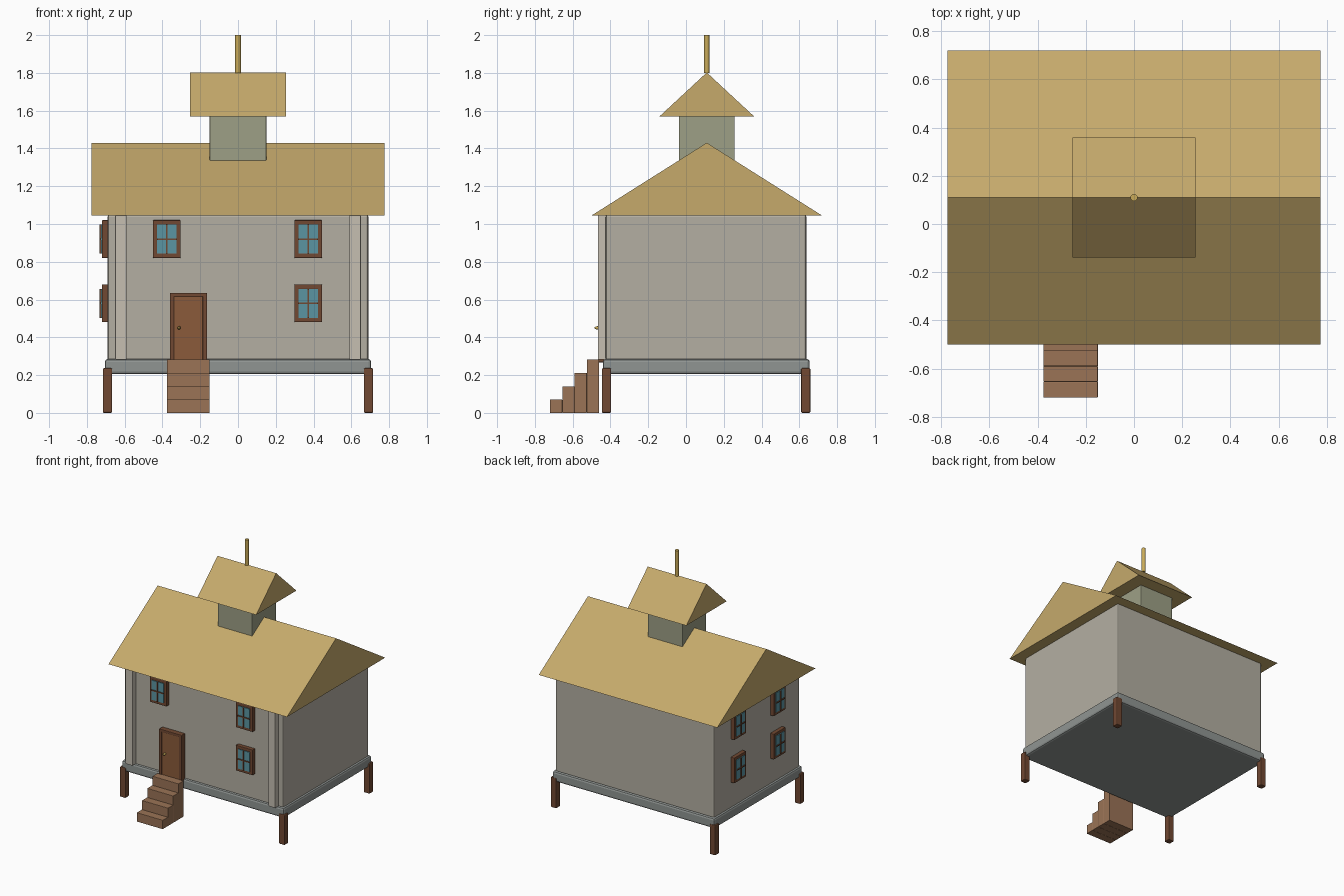
import bpy, bmesh, math
from mathutils import Matrix

if "Cube" in bpy.data.objects:
    bpy.data.objects.remove(bpy.data.objects["Cube"])

def material(name, r, g, b):
    """Material from a screen colour, converted to linear."""
    m = bpy.data.materials.new(name)
    m.diffuse_color = (r ** 2.2, g ** 2.2, b ** 2.2, 1)
    m.use_nodes = True
    m.node_tree.nodes["Principled BSDF"].inputs["Base Color"].default_value = m.diffuse_color
    return m

WALL = material("plaster", 0.70, 0.68, 0.63)
TRIM = material("pale_trim", 0.77, 0.74, 0.69)
STONE = material("stone", 0.56, 0.58, 0.57)
THATCH = material("thatch", 0.77, 0.66, 0.42)
TOWER = material("tower_plaster", 0.61, 0.62, 0.52)
DARK = material("dark_wood", 0.44, 0.29, 0.21)
DOOR = material("door_wood", 0.54, 0.36, 0.24)
STEP = material("step_wood", 0.60, 0.45, 0.34)
GLASS = material("glass", 0.36, 0.58, 0.63)
BRASS = material("brass", 0.78, 0.66, 0.35)

def make(name, bm, mat, bevel=0, segments=2):
    bmesh.ops.recalc_face_normals(bm, faces=bm.faces)
    me = bpy.data.meshes.new(name)
    bm.to_mesh(me)
    bm.free()
    me.materials.append(mat)
    ob = bpy.data.objects.new(name, me)
    bpy.context.collection.objects.link(ob)
    if bevel:
        mod = ob.modifiers.new("bevel", "BEVEL")
        mod.width, mod.segments = bevel, segments
    return ob

def box(name, x, y, z, mat, bevel=0, matrix=None):
    """Box from (min, max) ranges, optionally moved by a matrix."""
    bm = bmesh.new()
    bmesh.ops.create_cube(bm, size=1)
    size = [r[1] - r[0] for r in (x, y, z)]
    mid = [(r[0] + r[1]) / 2 for r in (x, y, z)]
    bm.transform(Matrix.Translation(mid) @ Matrix.Diagonal((*size, 1)))
    if matrix:
        bm.transform(matrix)
    return make(name, bm, mat, bevel)

def prism(name, profile, x0, x1, mat):
    """Extrude a (y, z) profile along x."""
    bm = bmesh.new()
    face = bm.faces.new([bm.verts.new((x0, y, z)) for y, z in profile])
    out = bmesh.ops.extrude_face_region(bm, geom=[face])
    bmesh.ops.translate(bm, vec=(x1 - x0, 0, 0),
                        verts=[v for v in out["geom"] if isinstance(v, bmesh.types.BMVert)])
    # extrusion keeps the first face, so both ends are closed
    return make(name, bm, mat)

def window(name, matrix):
    """Window on a local wall plane y = 0 facing -y, centred on the origin."""
    def part(suffix, x, y, z, mat, bevel=0):
        box(f"{name}_{suffix}", x, y, z, mat, bevel, matrix)
    for s, side in ((-1, "left"), (1, "right")):
        part(f"jamb_{side}", sorted((s * 0.05, s * 0.073)), (-0.03, 0.01), (-0.1, 0.1), DARK, 0.004)
    for s, side in ((-1, "sill"), (1, "head")):
        part(side, (-0.073, 0.073), (-0.03, 0.01), sorted((s * 0.075, s * 0.1)), DARK, 0.004)
    part("glass", (-0.052, 0.052), (-0.035, 0.01), (-0.077, 0.077), GLASS)
    part("bar_upright", (-0.004, 0.004), (-0.042, 0), (-0.077, 0.077), DARK)
    part("bar_cross", (-0.052, 0.052), (-0.042, 0), (-0.004, 0.004), DARK)

CY = 0.11   # house centre in depth

# House body and floor slab
box("house_walls", (-0.69, 0.69), (-0.425, 0.637), (0.275, 1.05), WALL, 0.012)
box("floor_slab", (-0.705, 0.705), (-0.44, 0.655), (0.205, 0.285), STONE, 0.015)

# Stilts and front corner strips
for sx, side in ((-1, "left"), (1, "right")):
    for y, end in ((-0.421, "front"), (0.634, "back")):
        x = sx * 0.691
        box(f"stilt_{end}_{side}", (x - 0.025, x + 0.025), (y - 0.025, y + 0.025), (0, 0.237), DARK, 0.007)
    box(f"corner_strip_{side}", sorted((sx * 0.59, sx * 0.65)), (-0.467, -0.42), (0.283, 1.046), TRIM, 0.003)

# Roof, turret, turret roof and finial
prism("main_roof", [(CY - 0.61, 1.045), (CY + 0.61, 1.045), (CY, 1.43)], -0.775, 0.775, THATCH)
box("turret", (-0.15, 0.15), (CY - 0.148, CY + 0.148), (1.3, 1.572), TOWER, 0.004)
prism("turret_roof", [(CY - 0.25, 1.57), (CY + 0.25, 1.57), (CY, 1.802)], -0.255, 0.255, THATCH)
bm = bmesh.new()
bmesh.ops.create_cone(bm, cap_ends=True, segments=12, radius1=0.015, radius2=0.015, depth=0.2,
                      matrix=Matrix.Translation((0, CY, 1.9)))
make("finial_pole", bm, BRASS)

# Steps
for i in range(4):
    y = -0.72 + i * 0.065
    box(f"step_{i + 1}", (-0.376, -0.15), (y, y + 0.065), (0, 0.0705 * (i + 1)), STEP, 0.002)

# Door with frame and knob
for x, side in ((-0.361, "left"), (-0.187, "right")):
    box(f"door_jamb_{side}", (x, x + 0.023), (-0.465, -0.42), (0.268, 0.636), DARK, 0.004)
box("door_head", (-0.361, -0.164), (-0.465, -0.42), (0.615, 0.636), DARK, 0.004)
box("door_panel", (-0.34, -0.185), (-0.458, -0.42), (0.268, 0.617), DOOR, 0.003)
bm = bmesh.new()
bmesh.ops.create_uvsphere(bm, u_segments=12, v_segments=8, radius=0.009,
                          matrix=Matrix.Translation((-0.312, -0.467, 0.45)) @ Matrix.Diagonal((1, 2, 1, 1)))
make("door_knob", bm, BRASS)

# Front windows, then left side windows
for i, (x, z) in enumerate(((-0.377, 0.92), (0.372, 0.92), (0.372, 0.58))):
    window(f"front_window_{i + 1}", Matrix.Translation((x, -0.425, z)))
turn = Matrix.Rotation(-math.pi / 2, 4, "Z")
for s, end in ((-1, "front"), (1, "back")):
    for z, level in ((0.58, "lower"), (0.92, "upper")):
        window(f"side_window_{level}_{end}", Matrix.Translation((-0.69, CY + s * 0.245, z)) @ turn)
